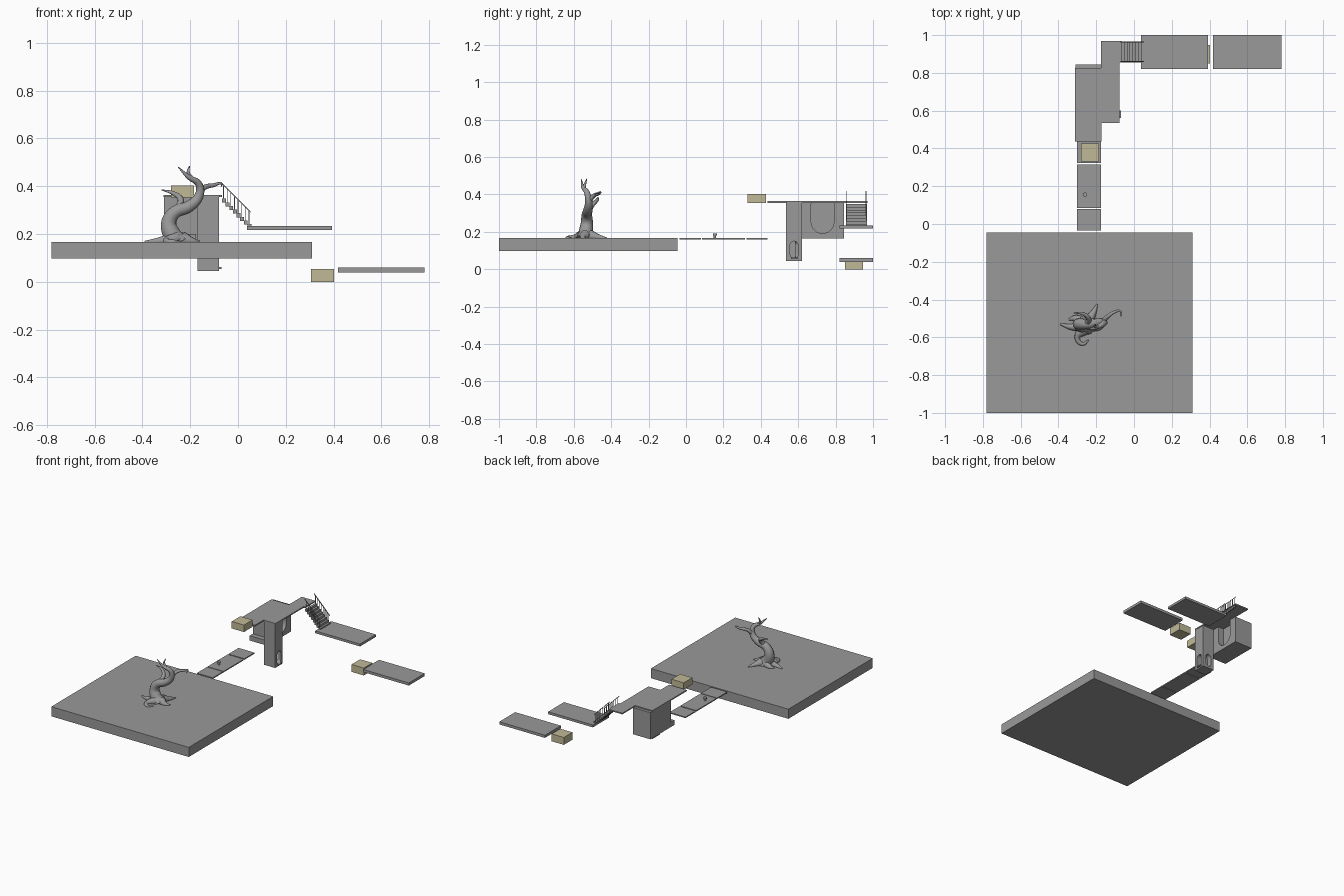
import bpy, bmesh, math
from mathutils import Vector

if "Cube" in bpy.data.objects:
    bpy.data.objects.remove(bpy.data.objects["Cube"])


def material(name, rgb):
    m = bpy.data.materials.new(name)
    m.use_nodes = True
    m.diffuse_color = (*rgb, 1)
    m.node_tree.nodes["Principled BSDF"].inputs["Base Color"].default_value = (*rgb, 1)
    return m


GREY = material("stone grey", (0.32, 0.32, 0.32))
SAND = material("pale sand", (0.53, 0.49, 0.31))


def add_object(name, mesh, mat):
    ob = bpy.data.objects.new(name, mesh)
    bpy.context.collection.objects.link(ob)
    mesh.materials.clear()
    mesh.materials.append(mat)
    return ob


def box(name, xs, ys, zs, mat=GREY):
    bm = bmesh.new()
    bmesh.ops.create_cube(bm, size=1)
    for v in bm.verts:
        v.co = [(r[0] + r[1]) / 2 + c * (r[1] - r[0]) for c, r in zip(v.co, (xs, ys, zs))]
    mesh = bpy.data.meshes.new(name)
    bm.to_mesh(mesh)
    bm.free()
    return add_object(name, mesh, mat)


def prism(name, outline, place, depth):
    """Extrude a 2D outline; place maps (u, v, w) to a 3D point."""
    bm = bmesh.new()
    face = bm.faces.new([bm.verts.new(place(u, v, 0)) for u, v in outline])
    out = bmesh.ops.extrude_face_region(bm, geom=[face])["geom"]
    shift = Vector(place(0, 0, depth)) - Vector(place(0, 0, 0))
    for v in out:
        if isinstance(v, bmesh.types.BMVert):
            v.co += shift
    bmesh.ops.recalc_face_normals(bm, faces=bm.faces)
    mesh = bpy.data.meshes.new(name)
    bm.to_mesh(mesh)
    bm.free()
    return add_object(name, mesh, GREY)


def bake(ob):
    deps = bpy.context.evaluated_depsgraph_get()
    return bpy.data.meshes.new_from_object(ob.evaluated_get(deps))


def carve(ob, cutter):
    mod = ob.modifiers.new("carve", 'BOOLEAN')
    mod.operation, mod.object, mod.solver = 'DIFFERENCE', cutter, 'EXACT'
    mesh = bake(ob)
    ob.modifiers.clear()
    ob.data = mesh
    bpy.data.objects.remove(cutter)


def arc(cu, cv, r, start, end, n=12):
    return [(cu + r * math.cos(math.radians(start + (end - start) * i / n)),
             cv + r * math.sin(math.radians(start + (end - start) * i / n)))
            for i in range(n + 1)]


def tube(name, points):
    """Tapered smooth tube through (x, y, z, radius) points."""
    cu = bpy.data.curves.new(name, 'CURVE')
    cu.dimensions = '3D'
    cu.bevel_depth, cu.bevel_resolution, cu.resolution_u = 1, 3, 6
    cu.use_fill_caps = True
    sp = cu.splines.new('BEZIER')
    sp.bezier_points.add(len(points) - 1)
    for bp, (x, y, z, r) in zip(sp.bezier_points, points):
        bp.co, bp.radius = (x, y, z), r
        bp.handle_left_type = bp.handle_right_type = 'AUTO'
    tmp = bpy.data.objects.new(name + " path", cu)
    bpy.context.collection.objects.link(tmp)
    mesh = bake(tmp)
    bpy.data.objects.remove(tmp)
    ob = add_object(name, mesh, GREY)
    mesh.shade_smooth()
    return ob


# Ground slab and stepping planks
box("ground_slab", (-0.78, 0.31), (-1, -0.045), (0.098, 0.167))
for i, ys in enumerate([(-0.035, 0.08), (0.086, 0.315), (0.323, 0.437)]):
    box(f"plank_{i + 1}", (-0.302, -0.175), ys, (0.159, 0.167))

# Small knob standing on the middle plank
tube("knob_stem", [(-0.26, 0.155, 0.165, 0.007), (-0.26, 0.155, 0.182, 0.007)])
tube("knob_cap", [(-0.26, 0.155, 0.18, 0.012), (-0.26, 0.155, 0.19, 0.012)])

# Main block with a rounded recess facing the side
block = box("main_block", (-0.31, -0.17), (0.61, 0.845), (0.165, 0.356))
niche = [(0.67, 0.4)] + arc(0.73, 0.253, 0.061, 180, 360) + [(0.79, 0.4)]
carve(block, prism("niche_cutter", niche, lambda u, v, w: (-0.215 + w, u, v), 0.1))
box("block_ledge", (-0.31, -0.175), (0.575, 0.615), (0.165, 0.2))

# Tower with rounded openings on two sides
tower = box("tower", (-0.17, -0.08), (0.535, 0.62), (0.045, 0.356))
window = arc(0, 0.129, 0.021, 0, 180) + arc(0, 0.081, 0.021, 180, 360)
carve(tower, prism("side_window_cutter", window, lambda u, v, w: (-0.12 + w, 0.5775 + u, v), 0.1))
carve(tower, prism("back_window_cutter", window, lambda u, v, w: (-0.125 + u, 0.585 + w, v), 0.1))
box("tower_sill", (-0.085, -0.07), (0.562, 0.6), (0.054, 0.062))

# Upper walkway
box("walkway_front", (-0.312, -0.172), (0.437, 0.825), (0.355, 0.364))
box("walkway_back", (-0.174, -0.078), (0.535, 0.97), (0.355, 0.364))
box("walkway_stair_landing", (-0.08, -0.066), (0.855, 0.97), (0.355, 0.364))

# Floating stairs with balusters and handrails
STEPS = 8
for i in range(STEPS):
    x = -0.066 + i * 0.0152
    z = 0.345 - i * 0.0152
    box(f"stair_tread_{i + 1}", (x - 0.001, x + 0.0155), (0.856, 0.967), (z - 0.014, z + 0.003))
    for side, y in (("front", 0.858), ("back", 0.962)):
        box(f"baluster_{side}_{i + 1}", (x + 0.004, x + 0.007), (y, y + 0.003), (z, z + 0.062))
rail = [(-0.072, 0.414), (0.052, 0.29), (0.052, 0.295), (-0.072, 0.419)]
for side, y in (("front", 0.857), ("back", 0.961)):
    prism(f"handrail_{side}", rail, lambda u, v, w, y=y: (u, y + w, v), 0.005)

# Lower platforms
box("middle_platform", (0.038, 0.393), (0.82, 1), (0.217, 0.234))
box("far_platform", (0.418, 0.78), (0.82, 1), (0.04, 0.059))

# Sand coloured blocks
box("upper_sand_block", (-0.281, -0.184), (0.33, 0.427), (0.353, 0.403), SAND)
box("lower_sand_block", (0.305, 0.402), (0.85, 0.947), (0, 0.053), SAND)

# Twisted bare tree: trunk and branches
tube("tree_trunk", [(-0.255, -0.535, 0.16, 0.055), (-0.275, -0.535, 0.195, 0.04),
                    (-0.29, -0.53, 0.245, 0.033), (-0.265, -0.53, 0.29, 0.028),
                    (-0.205, -0.525, 0.315, 0.025), (-0.163, -0.52, 0.36, 0.02),
                    (-0.165, -0.53, 0.41, 0.015), (-0.205, -0.55, 0.437, 0.01),
                    (-0.25, -0.56, 0.48, 0.002)])
tube("top_branch", [(-0.19, -0.545, 0.43, 0.01), (-0.208, -0.54, 0.455, 0.007),
                    (-0.203, -0.53, 0.485, 0.002)])
tube("side_branch", [(-0.165, -0.52, 0.365, 0.015), (-0.14, -0.49, 0.395, 0.011),
                     (-0.1, -0.465, 0.405, 0.008), (-0.075, -0.46, 0.412, 0.005),
                     (-0.068, -0.49, 0.4, 0.002)])
tube("low_branch", [(-0.25, -0.53, 0.3, 0.018), (-0.24, -0.5, 0.345, 0.013),
                    (-0.27, -0.475, 0.37, 0.009), (-0.32, -0.47, 0.385, 0.002)])

# Roots spreading over the ground
roots = [
    [(-0.27, -0.54, 0.18, 0.03), (-0.33, -0.545, 0.17, 0.017), (-0.39, -0.53, 0.167, 0.005)],
    [(-0.27, -0.52, 0.18, 0.03), (-0.31, -0.5, 0.172, 0.018), (-0.345, -0.505, 0.167, 0.005)],
    [(-0.24, -0.51, 0.18, 0.03), (-0.215, -0.47, 0.172, 0.016), (-0.195, -0.425, 0.167, 0.004)],
    [(-0.23, -0.54, 0.18, 0.03), (-0.19, -0.55, 0.17, 0.015), (-0.16, -0.54, 0.167, 0.005)],
    [(-0.26, -0.56, 0.18, 0.028), (-0.3, -0.6, 0.17, 0.015), (-0.275, -0.635, 0.168, 0.01),
     (-0.24, -0.615, 0.168, 0.004)],
]
for i, path in enumerate(roots):
    tube(f"tree_root_{i + 1}", path)
